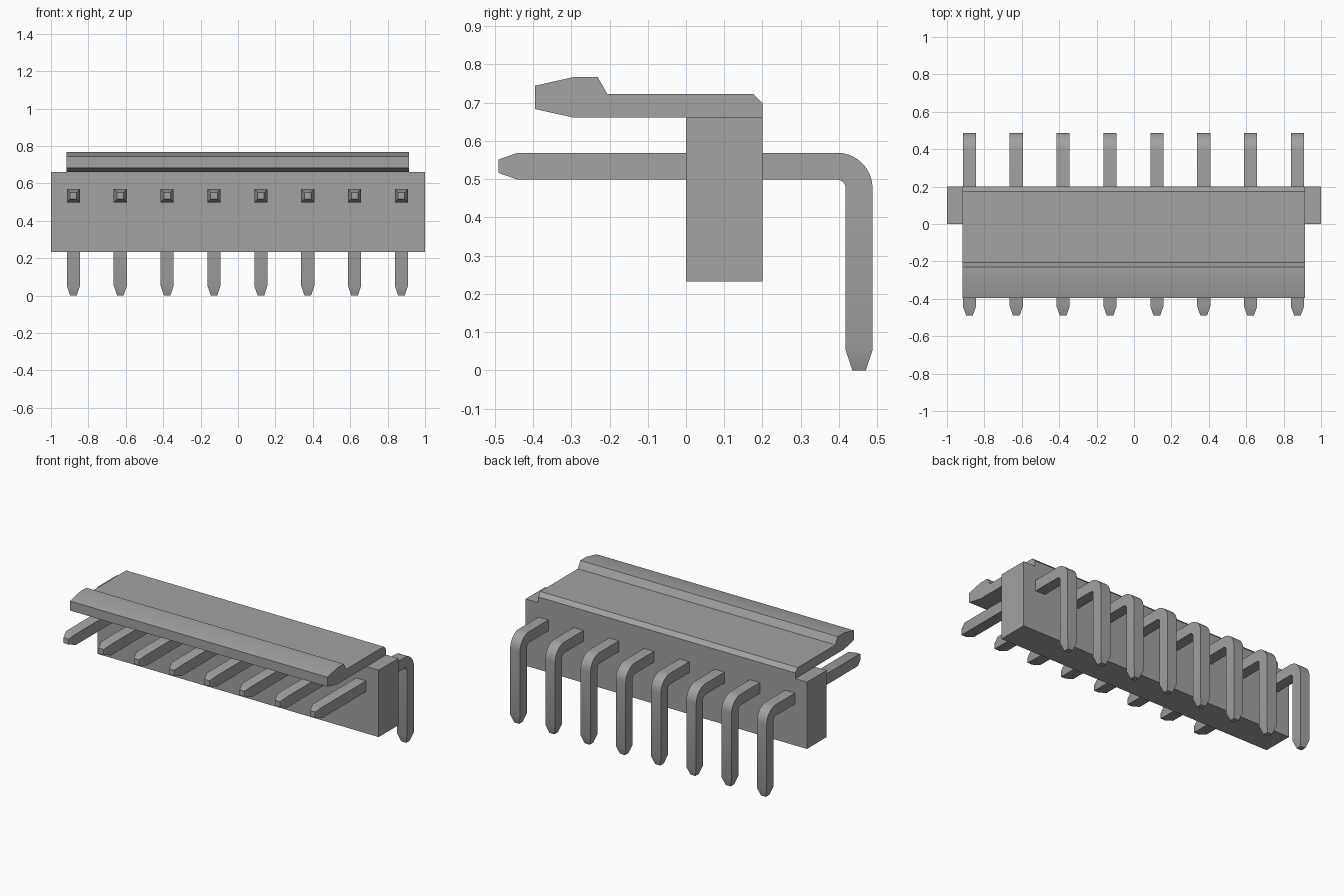
import bpy, bmesh
from math import sin, cos, pi, radians
from mathutils import Vector

cube = bpy.data.objects.get("Cube")
if cube:
    bpy.data.objects.remove(cube)

grey = bpy.data.materials.new("plain grey")
grey.use_nodes = True
colour = (0.36, 0.36, 0.36, 1)
grey.diffuse_color = colour
grey.node_tree.nodes["Principled BSDF"].inputs["Base Color"].default_value = colour


def finish(name, bm):
    """Turn a bmesh into a named, shaded object."""
    bmesh.ops.recalc_face_normals(bm, faces=bm.faces[:])
    mesh = bpy.data.meshes.new(name)
    bm.to_mesh(mesh)
    bm.free()
    mesh.materials.append(grey)
    obj = bpy.data.objects.new(name, mesh)
    bpy.context.collection.objects.link(obj)
    bpy.ops.object.select_all(action="DESELECT")
    obj.select_set(True)
    bpy.context.view_layer.objects.active = obj
    bpy.ops.object.shade_smooth_by_angle(angle=radians(30))
    return obj


def loft(bm, rings):
    """Skin matching rings of points and cap both ends."""
    rings = [[bm.verts.new(p) for p in ring] for ring in rings]
    n = len(rings[0])
    for a, b in zip(rings, rings[1:]):
        for i in range(n):
            j = (i + 1) % n
            bm.faces.new((a[i], a[j], b[j], b[i]))
    bm.faces.new(rings[0])
    bm.faces.new(rings[-1])


def extrude_x(name, profile, x0, x1):
    """Run a side profile of (y, z) points along x."""
    bm = bmesh.new()
    loft(bm, [[(x, y, z) for y, z in profile] for x in (x0, x1)])
    return finish(name, bm)


# Housing block
extrude_x("housing", [(0, 0.232), (0.2, 0.232), (0.2, 0.661), (0, 0.661)], -1, 1)

# Overhanging latch with a hooked front lip and chamfered rear edge
latch = [(-0.395, 0.683), (-0.295, 0.661), (0.2, 0.661), (0.2, 0.698),
         (0.175, 0.723), (-0.206, 0.723), (-0.231, 0.767),
         (-0.292, 0.767), (-0.395, 0.744)]
extrude_x("latch", latch, -0.917, 0.913)

# Bent pin: stations of (y, z, turn angle, half width)
half, bend_y, bend_z, bend_r = 0.0352, 0.395, 0.476, 0.0575
top_z = bend_z + bend_r
leg_y = bend_y + bend_r
stations = [(-0.49, top_z, 0, half / 2), (-0.44, top_z, 0, half)]
steps = 10
for i in range(steps + 1):
    t = pi / 2 * i / steps
    stations.append((bend_y + bend_r * sin(t), bend_z + bend_r * cos(t), t, half))
stations += [(leg_y, 0.053, pi / 2, half), (leg_y, 0, pi / 2, half / 2)]


def pin(name, x):
    bm = bmesh.new()
    rings = []
    for y, z, turn, w in stations:
        centre = Vector((x, y, z))
        side = Vector((w, 0, 0))
        out = Vector((0, sin(turn), cos(turn))) * w
        rings.append([centre + side + out, centre - side + out,
                      centre - side - out, centre + side - out])
    loft(bm, rings)
    return finish(name, bm)


# Row of pins
pin_count, pitch = 8, 0.2505
for i in range(pin_count):
    pin(f"pin_{i + 1}", -0.003 + (i - (pin_count - 1) / 2) * pitch)
